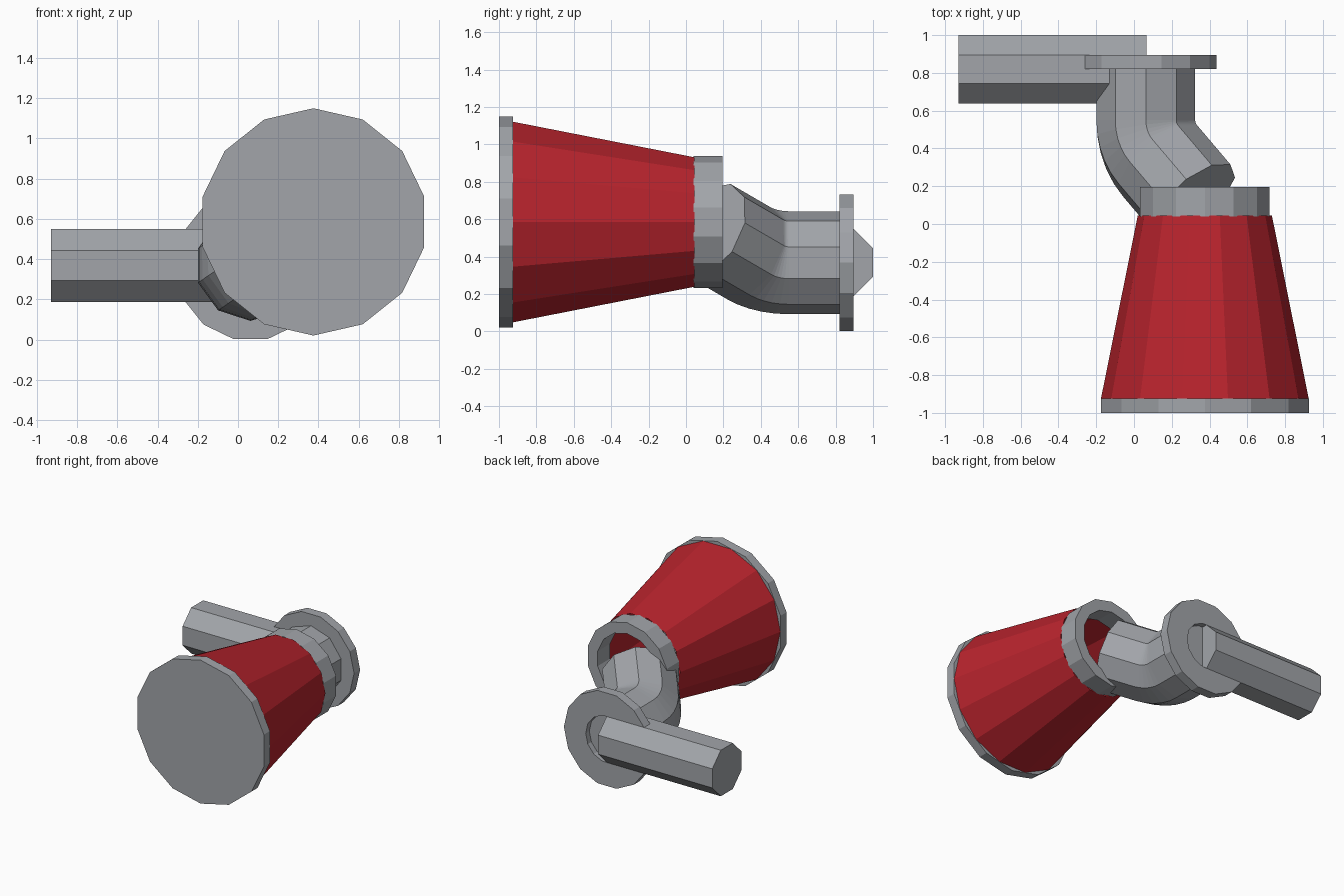
import bpy, bmesh, math
from mathutils import Vector, Matrix

if "Cube" in bpy.data.objects:
    bpy.data.objects.remove(bpy.data.objects["Cube"])


def material(name, rgb):
    m = bpy.data.materials.new(name)
    m.diffuse_color = (*rgb, 1)
    m.use_nodes = True
    m.node_tree.nodes["Principled BSDF"].inputs["Base Color"].default_value = m.diffuse_color
    return m


GREY = material("grey metal", (0.36, 0.375, 0.40))
RED = material("red paint", (0.48, 0.017, 0.026))


def ring(cx, cz, r, y, sides, phase):
    """Polygon around the y axis; phase is in degrees, 0 puts a corner at +x."""
    a = [math.radians(phase) + math.tau * i / sides for i in range(sides)]
    return [Vector((cx + r * math.cos(t), y, cz + r * math.sin(t))) for t in a]


def loft(name, rings, mat, caps=False, closed=False):
    """Skin a list of rings; caps fill the ends, closed joins last to first."""
    bm = bmesh.new()
    vs = [[bm.verts.new(p) for p in r] for r in rings]
    n = len(vs[0])
    pairs = list(zip(vs, vs[1:])) + ([(vs[-1], vs[0])] if closed else [])
    for a, b in pairs:
        for i in range(n):
            j = (i + 1) % n
            bm.faces.new((a[i], a[j], b[j], b[i]))
    if caps:
        bm.faces.new(vs[0])
        bm.faces.new(vs[-1])
    bmesh.ops.recalc_face_normals(bm, faces=bm.faces)
    me = bpy.data.meshes.new(name)
    bm.to_mesh(me)
    bm.free()
    me.materials.append(mat)
    ob = bpy.data.objects.new(name, me)
    bpy.context.collection.objects.link(ob)
    return ob


def collar(name, cx, cz, r_out, r_in, y0, y1, phase):
    profile = [(r_out, y0), (r_out, y1), (r_in, y1), (r_in, y0)]
    loft(name, [ring(cx, cz, r, y, 14, phase) for r, y in profile], GREY, closed=True)


HX, HZ = 0.375, 0.585      # axis of the head
PX, PZ = 0.0625, 0.3675    # axis of the pipe

# Head: front disc, open red cone, rear collar
loft("front_disc", [ring(HX, HZ, 0.565, y, 14, 90) for y in (-1, -0.925)], GREY, caps=True)
loft("cone", [ring(HX, HZ, 0.55, -0.925, 14, 0), ring(HX, HZ, 0.355, 0.045, 14, 0)], RED)
collar("rear_collar", HX, HZ, 0.352, 0.265, 0.04, 0.195, 90)

# Bent pipe: straight run, swept elbow, oblique run ending in a flat cap
start = ring(PX, PZ, 0.275, 0.85, 10, 90)
base = ring(PX, PZ, 0.275, 0.55, 10, 90)
side = Vector((0.825, 0, 0.565)).normalized()
pivot = Vector((PX, 0.55, PZ)) + side * 0.3
axis = Vector((0, -1, 0)).cross(side)
rings = [start]
for k in range(6):
    rot = Matrix.Rotation(math.radians(45.8) * k / 5, 3, axis)
    rings.append([pivot + rot @ (p - pivot) for p in base])
run = rot @ Vector((0, -1, 0))
rings.append([p + run * 0.30 for p in rings[-1]])
loft("bent_pipe", rings, GREY, caps=True)

# Flange around the pipe end
collar("flange", PX, PZ, 0.375, 0.185, 0.82, 0.895, 0)

# Octagonal cross rod
turn = Matrix.Rotation(math.radians(90), 3, 'Z')
rod = []
for x in (-0.93, 0.065):
    rod.append([turn @ p + Vector((x, 0.82, PZ)) for p in ring(0, 0, 0.196, 0, 8, 22.5)])
loft("cross_rod", rod, GREY, caps=True)
